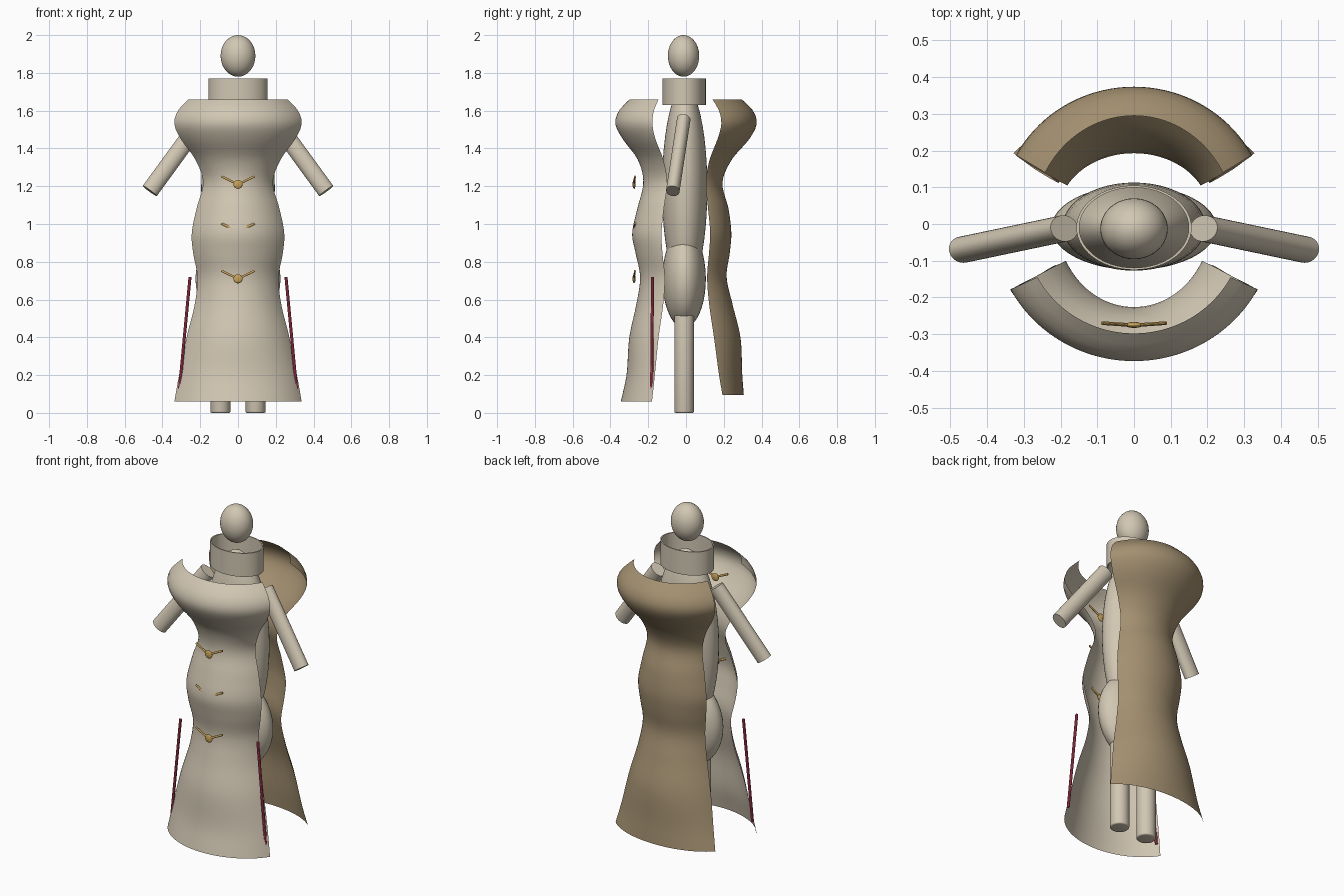
import bpy, bmesh, math
from mathutils import Vector, Matrix

if "Cube" in bpy.data.objects:
    bpy.data.objects.remove(bpy.data.objects["Cube"])


def material(name, rgb):
    m = bpy.data.materials.new(name)
    m.diffuse_color = (*rgb, 1)
    m.use_nodes = True
    m.node_tree.nodes["Principled BSDF"].inputs["Base Color"].default_value = m.diffuse_color
    return m


CREAM = material("cream", (0.64, 0.57, 0.45))
BROWN = material("tan_brown", (0.37, 0.28, 0.165))
GOLD = material("gold", (0.58, 0.36, 0.10))
RED = material("crimson", (0.58, 0.06, 0.12))


def finish(name, bm, mat, angle=40):
    me = bpy.data.meshes.new(name)
    bm.to_mesh(me)
    bm.free()
    me.materials.append(mat)
    ob = bpy.data.objects.new(name, me)
    bpy.context.collection.objects.link(ob)
    bpy.ops.object.select_all(action='DESELECT')
    ob.select_set(True)
    bpy.context.view_layer.objects.active = ob
    bpy.ops.object.shade_smooth_by_angle(angle=math.radians(angle))
    return ob


def ellipsoid(name, loc, radii, mat, seg=40):
    bm = bmesh.new()
    bmesh.ops.create_uvsphere(bm, u_segments=seg, v_segments=seg // 2, radius=1,
                              matrix=Matrix.Translation(loc) @ Matrix.Diagonal((*radii, 1)))
    return finish(name, bm, mat)


def rod(name, a, b, rx, ry, mat, seg=28, bevel=0.0):
    """Elliptical rod from a to b; ry is the radius nearest the y axis."""
    a, b = Vector(a), Vector(b)
    w = (b - a).normalized()
    v = Vector((0, 1, 0))
    v = (v - w * v.dot(w)).normalized()
    u = v.cross(w)
    frame = Matrix((u * rx, v * ry, w * (b - a).length)).transposed().to_4x4()
    bm = bmesh.new()
    bmesh.ops.create_cone(bm, cap_ends=True, segments=seg, radius1=1, radius2=1, depth=1,
                          matrix=Matrix.Translation((a + b) / 2) @ frame)
    if bevel:
        rim = [e for e in bm.edges if any(len(f.verts) > 4 for f in e.link_faces)]
        bmesh.ops.bevel(bm, geom=rim, offset=bevel, segments=3, profile=0.5, affect='EDGES')
    return finish(name, bm, mat)


def sample(rows, z):
    """Smooth (Hermite) interpolation of profile rows (z, ...) listed upward."""
    i = max(k for k in range(len(rows) - 1) if rows[k][0] <= z + 1e-9)
    p0, p1 = rows[i], rows[i + 1]
    pm, pn = rows[max(i - 1, 0)], rows[min(i + 2, len(rows) - 1)]
    h = p1[0] - p0[0]
    t = (z - p0[0]) / h
    out = []
    for k in range(1, len(p0)):
        m0 = (p1[k] - pm[k]) / (p1[0] - pm[0]) * h
        m1 = (pn[k] - p0[k]) / (pn[0] - p0[0]) * h
        out.append((2*t**3 - 3*t**2 + 1) * p0[k] + (t**3 - 2*t**2 + t) * m0
                   + (3*t**2 - 2*t**3) * p1[k] + (t**3 - t**2) * m1)
    return out


def panel(name, rows, side, mat, nz=60, nt=36):
    """Curved cloth sheet: rows are (z, half width, edge depth, centre depth)."""
    bm = bmesh.new()
    arc = math.radians(62)
    grid = []
    z0, z1 = rows[0][0], rows[-1][0]
    for i in range(nz + 1):
        z = z0 + (z1 - z0) * i / nz
        w, e, c = sample(rows, z)
        line = []
        for j in range(nt + 1):
            a = arc * (2 * j / nt - 1)
            bow = (math.cos(a) - math.cos(arc)) / (1 - math.cos(arc))
            line.append(bm.verts.new((w * math.sin(a) / math.sin(arc),
                                      side * (e + (c - e) * bow), z)))
        grid.append(line)
    for i in range(nz):
        for j in range(nt):
            q = [grid[i][j], grid[i][j+1], grid[i+1][j+1], grid[i+1][j]]
            bm.faces.new(q if side < 0 else q[::-1])
    return finish(name, bm, mat, 60)


# Dress panels
panel("front_panel", [
    (0.06, 0.337, 0.18, 0.345), (0.20, 0.312, 0.165, 0.315), (0.40, 0.272, 0.145, 0.30),
    (0.58, 0.228, 0.12, 0.262), (0.72, 0.215, 0.112, 0.243), (0.85, 0.238, 0.125, 0.268),
    (0.95, 0.245, 0.13, 0.285), (1.08, 0.22, 0.117, 0.258), (1.22, 0.185, 0.10, 0.226),
    (1.34, 0.225, 0.12, 0.255), (1.45, 0.303, 0.162, 0.335), (1.53, 0.337, 0.178, 0.374),
    (1.60, 0.318, 0.17, 0.355), (1.66, 0.263, 0.145, 0.298)], -1, CREAM)
panel("back_panel", [
    (0.095, 0.328, 0.193, 0.306), (0.20, 0.305, 0.175, 0.298), (0.40, 0.268, 0.148, 0.288),
    (0.58, 0.225, 0.122, 0.245), (0.72, 0.205, 0.112, 0.215), (0.85, 0.218, 0.122, 0.232),
    (0.95, 0.225, 0.128, 0.240), (1.08, 0.205, 0.117, 0.225), (1.22, 0.182, 0.105, 0.193),
    (1.34, 0.22, 0.125, 0.242), (1.45, 0.293, 0.167, 0.335), (1.53, 0.322, 0.187, 0.374),
    (1.60, 0.30, 0.175, 0.355), (1.66, 0.242, 0.14, 0.295)], 1, BROWN)

# Mannequin body
ellipsoid("head", (0, -0.013, 1.89), (0.092, 0.083, 0.11), CREAM)
ellipsoid("torso", (0, -0.007, 1.19), (0.195, 0.12, 0.54), CREAM, 48)
ellipsoid("pelvis", (0, -0.01, 0.71), (0.225, 0.115, 0.26), CREAM, 48)
for s, tag in ((-1, "left"), (1, "right")):
    rod(f"{tag}_leg", (s * 0.093, -0.01, 0), (s * 0.093, -0.01, 0.62), 0.053, 0.052, CREAM, bevel=0.008)
    rod(f"{tag}_arm", (s * 0.19, -0.012, 1.555), (s * 0.467, -0.07, 1.175), 0.046, 0.036, CREAM)

# Open collar ring
bm = bmesh.new()
outline = [(1.0, 1.63), (1.0, 1.77), (0.95, 1.77), (0.95, 1.63)]
n = 56
rings = [[bm.verts.new((0.157 * k * math.cos(2 * math.pi * i / n),
                        -0.01 + 0.115 * k * math.sin(2 * math.pi * i / n), z))
          for i in range(n)] for k, z in outline]
for r in range(4):
    lo, hi = rings[r], rings[(r + 1) % 4]
    for i in range(n):
        j = (i + 1) % n
        bm.faces.new((lo[i], lo[j], hi[j], hi[i]))
finish("collar", bm, CREAM)

# Front clasps: bead with two slanted pins
for i, z in enumerate((0.71, 0.96, 1.21, 1.46)):
    ellipsoid(f"clasp_bead_{i}", (0, -0.275, z), (0.024, 0.008, 0.024), GOLD, 20)
    for s in (-1, 1):
        rod(f"clasp_pin_{i}_{'left' if s < 0 else 'right'}", (0, -0.276, z),
            (s * 0.087, -0.27, z + 0.042), 0.006, 0.005, GOLD, 10)

# Side slit trims
for s, tag in ((-1, "left"), (1, "right")):
    rod(f"{tag}_slit_trim", (s * 0.31, -0.182, 0.125), (s * 0.254, -0.177, 0.72),
        0.008, 0.008, RED, 8)
